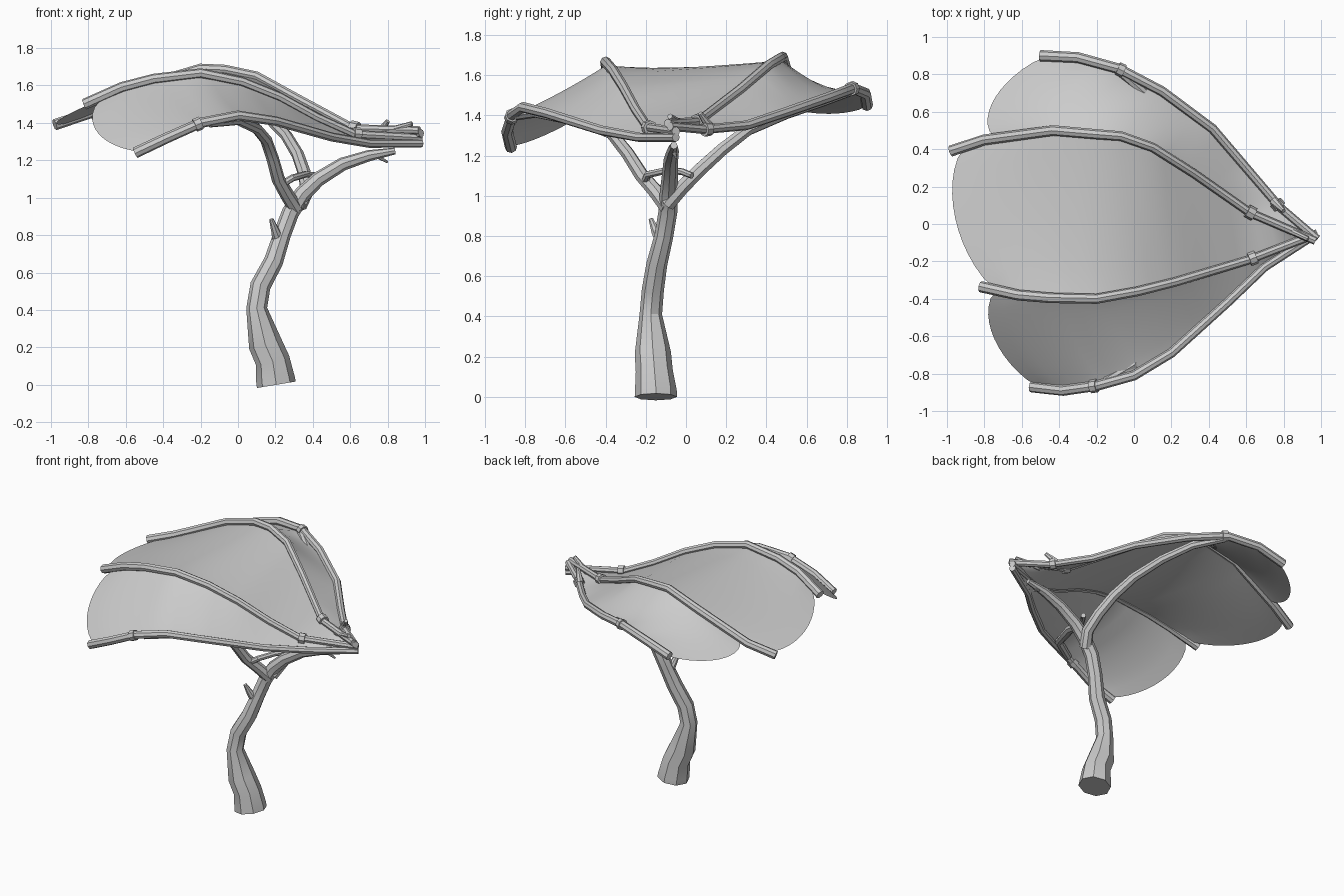
import bpy
from mathutils import Vector

cube = bpy.data.objects.get("Cube")
if cube:
    bpy.data.objects.remove(cube)

# One plain grey for everything
GREY = (0.6, 0.6, 0.6, 1.0)
material = bpy.data.materials.new("plain grey")
material.use_nodes = True
material.diffuse_color = GREY
material.node_tree.nodes["Principled BSDF"].inputs["Base Color"].default_value = GREY


def finish(obj):
    """Give the object its colour and smooth shading with sharp rims."""
    obj.data.materials.clear()
    obj.data.materials.append(material)
    bpy.ops.object.select_all(action="DESELECT")
    obj.select_set(True)
    bpy.context.view_layer.objects.active = obj
    bpy.ops.object.shade_smooth_by_angle()


def tube(name, points, radii):
    """Branch-like tube through points with a radius at each of them."""
    curve = bpy.data.curves.new(name, "CURVE")
    curve.dimensions = "3D"
    curve.bevel_depth = 1.0
    curve.bevel_resolution = 2
    curve.use_fill_caps = True
    spline = curve.splines.new("POLY")
    spline.points.add(len(points) - 1)
    for control, position, radius in zip(spline.points, points, radii):
        control.co = (*position, 1.0)
        control.radius = radius
    obj = bpy.data.objects.new(name, curve)
    bpy.context.collection.objects.link(obj)
    bpy.ops.object.select_all(action="DESELECT")
    obj.select_set(True)
    bpy.context.view_layer.objects.active = obj
    bpy.ops.object.convert(target="MESH")
    finish(bpy.context.view_layer.objects.active)


def taper(name, points, start, end):
    """Tube whose radius changes evenly from start to end."""
    last = len(points) - 1
    tube(name, points, [start + (end - start) * i / last for i in range(last + 1)])


def along(points, fraction):
    """Position at a fraction of the length of a path."""
    path = [Vector(p) for p in points]
    lengths = [(b - a).length for a, b in zip(path, path[1:])]
    remaining = fraction * sum(lengths)
    for a, b, length in zip(path, path[1:], lengths):
        if remaining <= length:
            return a.lerp(b, remaining / length)
        remaining -= length
    return path[-1]


# Trunk: x, y, z and radius from the foot to the leaning tip
trunk = [
    (.205, -.15, 0, .105), (.2, -.15, .03, .104), (.185, -.158, .13, .092),
    (.145, -.165, .22, .09), (.1, -.175, .41, .056), (.12, -.165, .53, .055),
    (.19, -.145, .66, .052), (.235, -.11, .8, .047), (.28, -.09, .92, .047),
    (.345, -.085, 1.02, .045), (.43, -.08, 1.1, .04), (.56, -.075, 1.18, .036),
    (.7, -.065, 1.225, .03), (.84, -.06, 1.25, .018),
]
tube("trunk", [p[:3] for p in trunk], [p[3] for p in trunk])

# Ribs of the canopy, each from the shared apex to its free tip
ribs = {
    "back": [(.98, -.08, 1.345), (.78, .09, 1.33), (.6, .3, 1.35), (.42, .51, 1.42),
             (.15, .71, 1.49), (-.08, .83, 1.535), (-.3, .89, 1.51), (-.5, .9, 1.45)],
    "back_middle": [(.97, -.09, 1.36), (.62, .06, 1.37), (.32, .27, 1.53), (.1, .41, 1.65),
                    (-.07, .47, 1.685), (-.2, .48, 1.69), (-.43, .5, 1.62),
                    (-.8, .45, 1.45), (-.98, .39, 1.39)],
    "front_middle": [(.98, -.05, 1.32), (.62, -.19, 1.34), (.42, -.25, 1.43),
                     (.22, -.31, 1.54), (.02, -.36, 1.62), (-.2, -.4, 1.665),
                     (-.45, -.395, 1.635), (-.62, -.38, 1.59), (-.82, -.335, 1.5)],
    "front": [(.98, -.05, 1.29), (.7, -.23, 1.29), (.5, -.42, 1.325), (.2, -.69, 1.41),
              (0, -.81, 1.44), (-.2, -.865, 1.4), (-.38, -.89, 1.32), (-.55, -.87, 1.24)],
}
for name, path in ribs.items():
    taper(name + "_rib", path, .022, .03)

# Collars where the ribs are spliced
for name, fraction in (("back", .15), ("back", .76), ("back_middle", .17),
                       ("front_middle", .19), ("front", .8)):
    ends = [along(ribs[name], fraction + step) for step in (-.01, .01)]
    taper(name + "_collar", ends, .036, .036)

# Canopy cloth: one ruled panel per bay with a rounded free edge
ROWS, COLUMNS = 24, 12


def panel(name, first, first_end, second, second_end, bulge):
    verts, faces = [], []
    for row in range(ROWS + 1):
        v = row / ROWS
        start = along(ribs[first], v * first_end)
        end = along(ribs[second], v * second_end)
        for column in range(COLUMNS + 1):
            u = column / COLUMNS
            round_edge = (4 * u * (1 - u)) ** 0.75 * v ** 4
            outward = Vector((-bulge, 0, -bulge / 3)) * round_edge
            verts.append(start.lerp(end, u) + outward - Vector((0, 0, .015)))
    stride = COLUMNS + 1
    for row in range(ROWS):
        for column in range(COLUMNS):
            corner = row * stride + column
            faces.append((corner, corner + 1, corner + stride + 1, corner + stride))
    mesh = bpy.data.meshes.new(name)
    mesh.from_pydata(verts, [], faces)
    # Face the cloth upwards
    if sum(face.normal.z for face in mesh.polygons) < 0:
        mesh.flip_normals()
    obj = bpy.data.objects.new(name, mesh)
    bpy.context.collection.objects.link(obj)
    finish(obj)


panel("back_canopy", "back", .98, "back_middle", .88, .14)
panel("middle_canopy", "back_middle", .96, "front_middle", .95, .14)
panel("front_canopy", "front_middle", .95, "front", .97, .13)

# Two main branches rising from the trunk to the outer ribs
taper("front_branch", [(.31, -.09, .94), (.26, -.15, 1.02), (.215, -.22, 1.1),
                       (.185, -.29, 1.21), (.15, -.37, 1.31), (.1, -.52, 1.37),
                       (0, -.75, 1.415), (-.15, -.84, 1.4)], .04, .025)
taper("back_branch", [(.33, -.09, .96), (.37, -.02, 1.04), (.355, .07, 1.13),
                      (.32, .18, 1.23), (.26, .31, 1.33), (.18, .5, 1.41),
                      (.08, .68, 1.47), (-.08, .82, 1.52)], .04, .025)

# Small twigs and broken stubs
taper("curled_twig", [(.25, -.2, 1.08), (.29, -.19, 1.105), (.36, -.1, 1.125),
                      (.41, -.02, 1.12), (.45, .03, 1.1)], .02, .016)
taper("trunk_stub", [(.215, -.12, .78), (.2, -.15, .82), (.178, -.175, .885)], .035, .012)
taper("trunk_tip_twig", [(.73, -.065, 1.23), (.8, -.05, 1.19)], .014, .006)
taper("back_rib_stub", [(.75, .12, 1.34), (.8, .07, 1.41)], .026, .012)
taper("back_middle_rib_stub", [(.78, -.01, 1.35), (.93, -.08, 1.395)], .02, .014)
